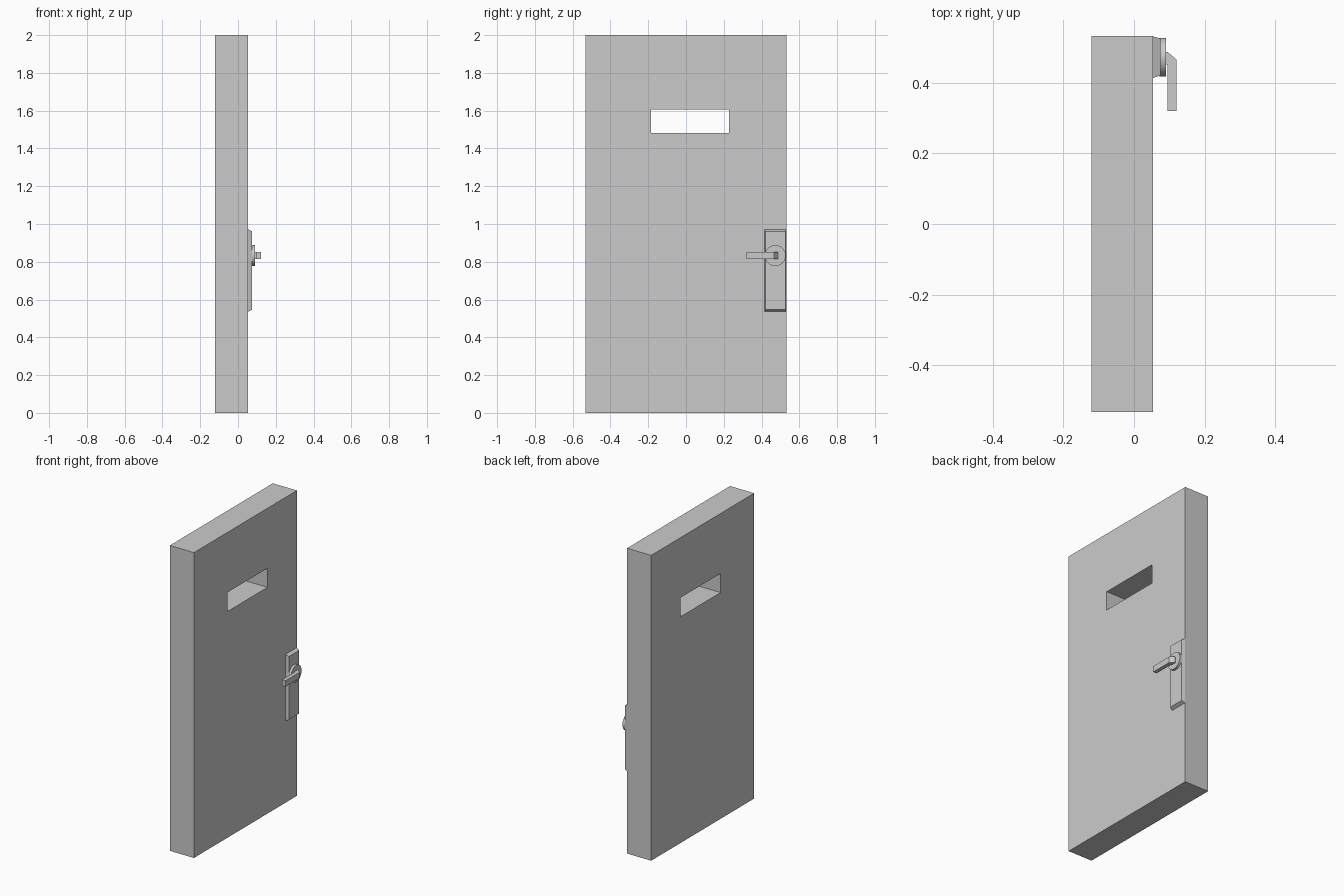
import bpy, bmesh
from math import radians

if "Cube" in bpy.data.objects:
    bpy.data.objects.remove(bpy.data.objects["Cube"])


def loft(name, loops):
    """Closed solid through matching loops of points."""
    bm = bmesh.new()
    rings = [[bm.verts.new(p) for p in loop] for loop in loops]
    n = len(rings[0])
    for a, b in zip(rings, rings[1:]):
        for i in range(n):
            j = (i + 1) % n
            bm.faces.new((a[i], a[j], b[j], b[i]))
    bm.faces.new(rings[0])
    bm.faces.new(rings[-1])
    bmesh.ops.recalc_face_normals(bm, faces=bm.faces)
    me = bpy.data.meshes.new(name)
    bm.to_mesh(me)
    bm.free()
    ob = bpy.data.objects.new(name, me)
    bpy.context.collection.objects.link(ob)
    return ob


def rect(x, y0, y1, z0, z1):
    return [(x, y0, z0), (x, y1, z0), (x, y1, z1), (x, y0, z1)]


# door slab with a viewing slot cut right through
door = loft("door_slab", [rect(x, -0.533, 0.533, 0, 2) for x in (-0.121, 0.054)])
cutter = loft("slot_cutter", [rect(x, -0.185, 0.228, 1.482, 1.607) for x in (-0.3, 0.3)])
cutter.hide_render = True
cutter.hide_set(True)
cut = door.modifiers.new("viewing_slot", "BOOLEAN")
cut.operation = "DIFFERENCE"
cut.solver = "EXACT"
cut.object = cutter

# handle plate tapering outwards
loft("handle_plate", [rect(0.053, 0.414, 0.532, 0.535, 0.972),
                      rect(0.075, 0.421, 0.526, 0.547, 0.961)])

# round rose behind the lever
bpy.ops.mesh.primitive_cylinder_add(vertices=32, radius=0.055, depth=0.018,
                                    location=(0.082, 0.473, 0.833),
                                    rotation=(0, radians(90), 0))
bpy.context.object.name = "handle_rose"
bpy.ops.object.shade_smooth_by_angle(angle=radians(30))

# bent lever: short stem, chamfered corner, long grip
profile = [(0.089, 0.488), (0.095, 0.488), (0.121, 0.466), (0.121, 0.32),
           (0.095, 0.32), (0.095, 0.452), (0.089, 0.452)]
loft("handle_lever", [[(x, y, z) for x, y in profile] for z in (0.814, 0.853)])
